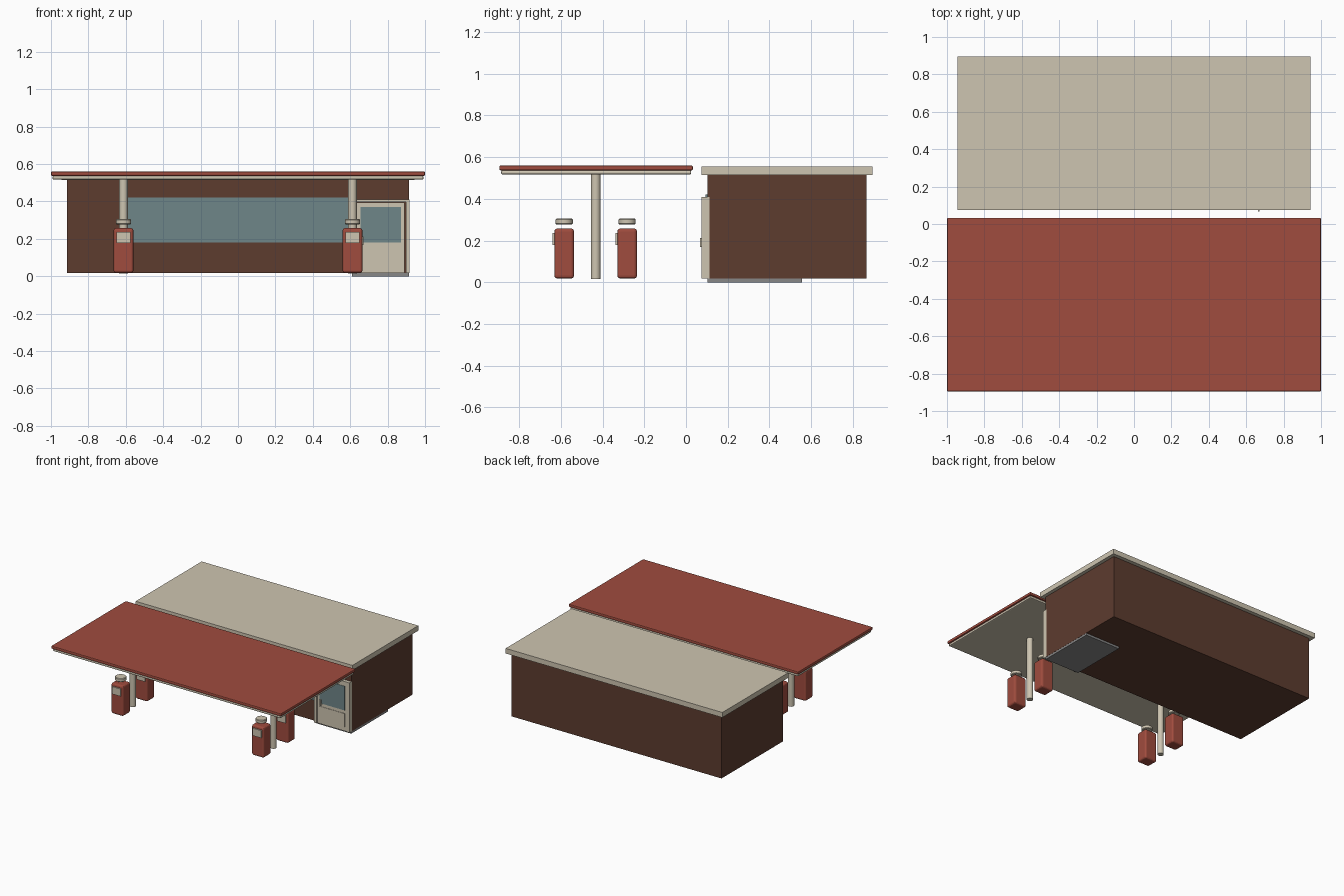
import bpy, bmesh, math

if "Cube" in bpy.data.objects:
    bpy.data.objects.remove(bpy.data.objects["Cube"])

def srgb(r, g, b):
    f = lambda c: c / 12.92 if c <= 0.04045 else ((c + 0.055) / 1.055) ** 2.4
    return tuple(f(v / 255) for v in (r, g, b)) + (1,)

def material(name, *rgb):
    m = bpy.data.materials.new(name)
    m.diffuse_color = srgb(*rgb)
    m.use_nodes = True
    m.node_tree.nodes["Principled BSDF"].inputs["Base Color"].default_value = m.diffuse_color
    return m

RED = material("brick red", 160, 76, 62)
BEIGE = material("warm beige", 206, 197, 177)
BROWN = material("dark brown", 93, 60, 47)
GLASS = material("blue grey glass", 111, 134, 137)
GREY = material("concrete grey", 135, 135, 135)

def finish(name, bm, mat, bevel=0, segments=1):
    me = bpy.data.meshes.new(name)
    bm.to_mesh(me)
    bm.free()
    ob = bpy.data.objects.new(name, me)
    bpy.context.collection.objects.link(ob)
    me.materials.append(mat)
    if bevel:
        mod = ob.modifiers.new("bevel", 'BEVEL')
        mod.width, mod.segments = bevel, segments
        mod.limit_method = 'ANGLE'
    return ob

def box(name, x, y, z, mat, bevel=0, segments=1):
    """Box given as (min, max) on each axis."""
    bm = bmesh.new()
    bmesh.ops.create_cube(bm, size=1)
    for v in bm.verts:
        v.co = [r[0] if c < 0 else r[1] for c, r in zip(v.co, (x, y, z))]
    return finish(name, bm, mat, bevel, segments)

def cylinder(name, x, y, z, radius, mat, bevel=0):
    bm = bmesh.new()
    bmesh.ops.create_cone(bm, cap_ends=True, segments=32, radius1=radius,
                          radius2=radius, depth=z[1] - z[0])
    bmesh.ops.translate(bm, verts=bm.verts, vec=(x, y, (z[0] + z[1]) / 2))
    ob = finish(name, bm, mat, bevel)
    bpy.context.view_layer.objects.active = ob
    ob.select_set(True)
    bpy.ops.object.shade_smooth_by_angle()
    ob.select_set(False)
    return ob

# Shop building, roof and floor slab under the door corner
box("shop_walls", (-0.915, 0.915), (0.102, 0.865), (0.017, 0.515), BROWN)
box("shop_roof", (-0.943, 0.943), (0.075, 0.895), (0.515, 0.555), BEIGE)
box("door_slab", (0.61, 0.914), (0.102, 0.557), (0, 0.017), GREY)

# Shop window
box("shop_window", (-0.615, 0.63), (0.094, 0.102), (0.18, 0.42), GLASS)

# Door frame, leaf, glass, lower panel and handle
box("door_frame_left", (0.61, 0.632), (0.075, 0.112), (0.017, 0.41), BEIGE)
box("door_frame_right", (0.897, 0.916), (0.075, 0.112), (0.017, 0.41), BEIGE)
box("door_frame_top", (0.632, 0.897), (0.075, 0.112), (0.397, 0.41), BEIGE)
box("door_leaf", (0.636, 0.89), (0.082, 0.102), (0.017, 0.394), BEIGE)
box("door_glass", (0.655, 0.872), (0.079, 0.082), (0.18, 0.37), GLASS)
box("door_panel", (0.655, 0.872), (0.079, 0.082), (0.05, 0.155), BEIGE)
box("door_handle", (0.662, 0.672), (0.066, 0.082), (0.168, 0.212), BEIGE)

# Canopy: red top over a beige ceiling
box("canopy_top", (-1, 1), (-0.895, 0.033), (0.537, 0.56), RED, 0.006, 2)
box("canopy_ceiling", (-0.992, 0.992), (-0.887, 0.025), (0.517, 0.537), BEIGE, 0.007, 2)

# Posts and fuel pumps on both islands
for side, x in (("left", -0.612), ("right", 0.612)):
    cylinder(side + "_post", x, -0.433, (0.015, 0.52), 0.023, BEIGE)
    for place, y in (("front", -0.584), ("rear", -0.282)):
        n = side + "_" + place + "_pump"
        box(n + "_body", (x - 0.053, x + 0.053), (y - 0.047, y + 0.047),
            (0.018, 0.258), RED, 0.014, 3)
        box(n + "_display", (x - 0.037, x + 0.037), (y - 0.056, y - 0.047),
            (0.178, 0.236), BEIGE)
        cylinder(n + "_cap", x, y, (0.277, 0.305), 0.041, BEIGE, 0.004)
